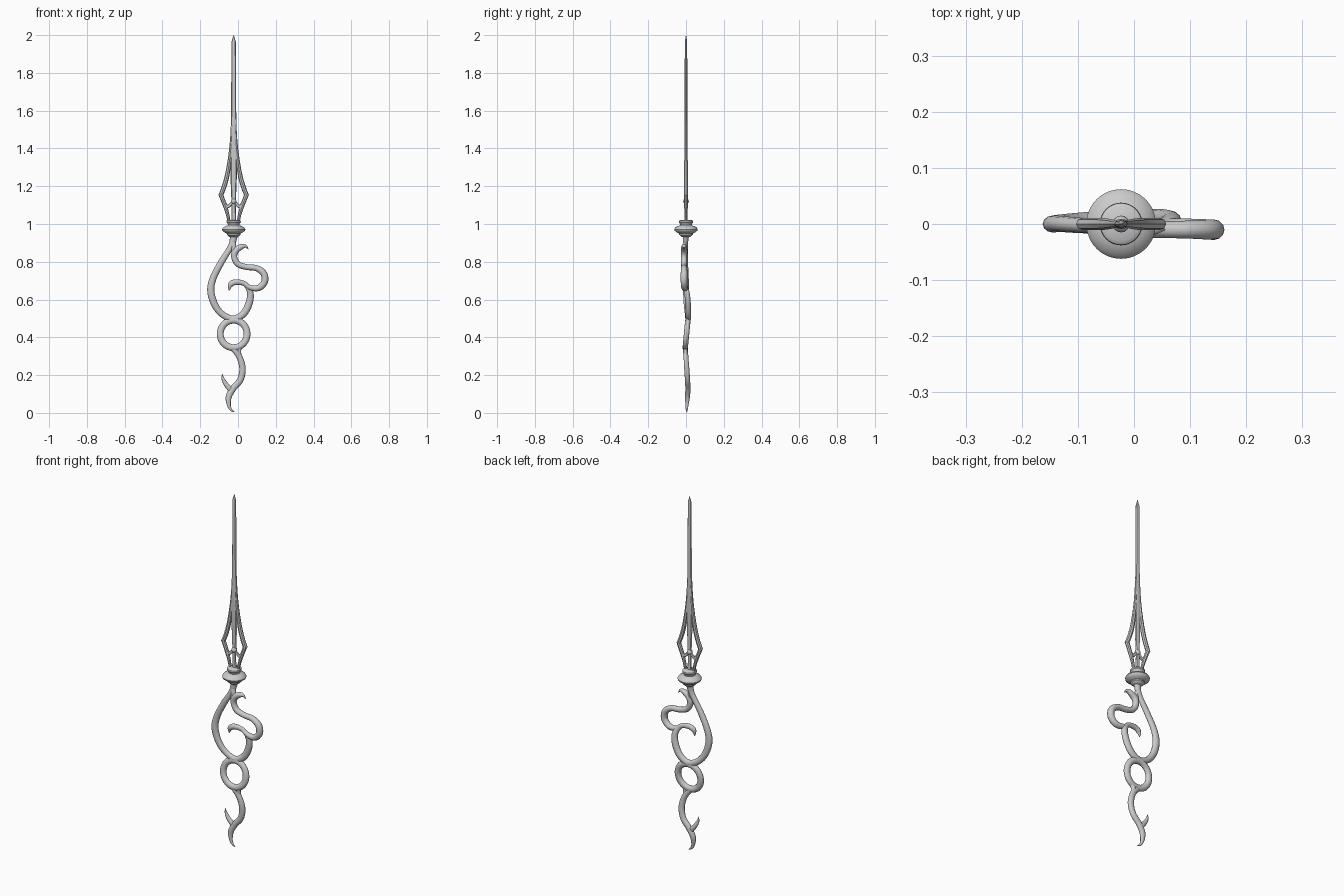
import bpy, bmesh, math
from mathutils import Vector

CX = -0.023  # axis of the blade and collar


def spline(pts, steps):
    """Catmull-Rom interpolation of tuples."""
    p = [Vector(q) for q in pts]
    p = [p[0] * 2 - p[1]] + p + [p[-1] * 2 - p[-2]]
    out = []
    for i in range(1, len(p) - 2):
        a, b, c, d = p[i - 1:i + 3]
        for k in range(steps):
            t = k / steps
            out.append(0.5 * (2 * b + (c - a) * t + (2 * a - 5 * b + 4 * c - d) * t * t
                              + (3 * b - a * 1.0 - 3 * c + d) * t ** 3))
    out.append(p[-2])
    return out


def finish(name, bm, angle):
    bmesh.ops.recalc_face_normals(bm, faces=bm.faces)
    me = bpy.data.meshes.new(name)
    bm.to_mesh(me)
    bm.free()
    ob = bpy.data.objects.new(name, me)
    bpy.context.collection.objects.link(ob)
    bpy.ops.object.select_all(action='DESELECT')
    ob.select_set(True)
    bpy.context.view_layer.objects.active = ob
    bpy.ops.object.shade_smooth_by_angle(angle=math.radians(angle))
    return ob


def sweep(name, pts, depth=0.8, sides=12, steps=6, closed=False, dmax=1.0, angle=40):
    """Sweep an ellipse along (x, z, y, half width) points lying near the xz plane."""
    path = [Vector(q) for q in pts] if steps == 0 else spline([Vector(q) for q in pts], steps)
    bm = bmesh.new()
    rings, n = [], len(path)
    for i, p in enumerate(path):
        a = path[(i - 1) % n if closed else max(i - 1, 0)]
        b = path[(i + 1) % n if closed else min(i + 1, n - 1)]
        tx, tz = b[0] - a[0], b[1] - a[1]
        l = math.hypot(tx, tz)
        nx, nz = tz / l, -tx / l
        w = max(p[3], 0.0005)
        d = min(w * depth, dmax)
        ring = []
        for k in range(sides):
            t = 2 * math.pi * k / sides
            c, s = math.cos(t) * w, math.sin(t) * d
            ring.append(bm.verts.new((p[0] + nx * c, p[2] + s, p[1] + nz * c)))
        rings.append(ring)
    for i in range(n if closed else n - 1):
        r, q = rings[i], rings[(i + 1) % n]
        for k in range(sides):
            bm.faces.new((r[k], r[(k + 1) % sides], q[(k + 1) % sides], q[k]))
    if not closed:
        bm.faces.new(rings[0])
        bm.faces.new(rings[-1])
    return finish(name, bm, angle)


def lathe(name, prof, seg=48):
    bm = bmesh.new()
    vs = [bm.verts.new((r, 0, z)) for r, z in prof]
    es = [bm.edges.new(e) for e in zip(vs, vs[1:])]
    bmesh.ops.spin(bm, geom=vs + es, axis=(0, 0, 1), cent=(0, 0, 0), steps=seg, angle=2 * math.pi)
    bmesh.ops.remove_doubles(bm, verts=bm.verts, dist=1e-5)
    ob = finish(name, bm, 40)
    ob.location.x = CX
    return ob


# Collar between blade and handle
lathe("collar", [(0, 1.022), (.03, 1.022), (.037, 1.017), (.038, 1.009), (.032, 1.002), (.030, .994),
                 (.042, .989), (.056, .982), (.062, .972), (.060, .964), (.048, .955), (.036, .949),
                 (.036, .943), (.028, .936), (.02, .93), (0, .93)])

# Blade: central spike with a pointed tip
sweep("blade_core", [(CX, 1.01, 0, .013), (CX, 1.10, 0, .011), (CX, 1.25, 0, .017),
                     (CX, 1.40, 0, .018), (CX, 1.60, 0, .0135), (CX, 1.80, 0, .0125),
                     (CX, 1.965, 0, .0115), (CX, 2.0, 0, .0008)],
      depth=0.55, sides=8, dmax=.009, steps=0, angle=30)

# Blade: mirrored outer ribs, inner struts and cross bars
for side, m in (("left", -1), ("right", 1)):
    def mir(pts):
        return [(CX + m * x, z, y, w) for x, z, y, w in pts]
    sweep("rib_upper_" + side, mir([(.069, 1.15, 0, .012), (.050, 1.20, 0, .0125), (.034, 1.26, 0, .012),
                                    (.020, 1.35, 0, .010), (.011, 1.45, 0, .008), (.005, 1.58, 0, .007)]),
          sides=8, depth=.9, dmax=.011)
    sweep("rib_lower_" + side, mir([(.024, 1.01, 0, .008), (.033, 1.055, 0, .009), (.047, 1.10, 0, .011),
                                    (.069, 1.158, 0, .012)]), sides=8, depth=.9, dmax=.011)
    sweep("strut_" + side, mir([(.004, 1.12, 0, .006), (.016, 1.105, 0, .008), (.034, 1.092, 0, .009),
                                (.05, 1.115, 0, .008)]), sides=8)

# Small boss at the middle of the blade cage
bm = bmesh.new()
bmesh.ops.create_uvsphere(bm, u_segments=16, v_segments=10, radius=.015)
finish("blade_boss", bm, 40).location = (CX, 0, 1.12)

# Handle: long stem curling round into the inner hook
sweep("main_scroll", [(-.02, .95, 0, .022), (-.035, .886, -.003, .016), (-.087, .80, -.003, .017),
                      (-.13, .717, 0, .018), (-.144, .648, 0, .019), (-.124, .574, .003, .0185),
                      (-.082, .521, .008, .017), (-.023, .497, .011, .018), (.03, .526, .012, .019),
                      (.06, .585, .010, .019), (.064, .64, .005, .017), (.036, .683, -.005, .013),
                      (-.013, .692, -.010, .015), (-.04, .678, -.012, .014), (-.047, .648, -.012, .002)])

# Handle: S-shaped side loop with a hooked tip
sweep("side_loop", [(.055, .866, -.01, .001), (.040, .882, -.01, .008), (.016, .879, -.01, .015),
                    (-.012, .858, -.01, .017), (-.020, .825, -.01, .016), (0, .788, -.01, .016),
                    (.045, .772, -.01, .015), (.098, .766, -.01, .016), (.136, .738, -.01, .018),
                    (.141, .695, -.01, .018), (.112, .663, -.008, .017), (.07, .662, -.004, .014),
                    (.035, .682, -.005, .011)], depth=1.0)
sweep("loop_branch", [(-.03, .91, -.004, .014), (-.022, .875, -.008, .014), (-.02, .83, -.01, .013)])

# Handle: round ring
sweep("ring", [(CX + .071 * math.cos(a * math.pi / 24), .418 + .073 * math.sin(a * math.pi / 24),
                .003 + .007 * math.sin(a * math.pi / 24), .018) for a in range(48)],
      steps=0, closed=True)

# Handle: tail and its thorn
sweep("tail", [(-.045, .352, -.002, .012), (-.02, .335, -.003, .016), (.008, .295, 0, .016),
               (.024, .235, .004, .017), (.012, .175, .008, .017), (-.025, .130, .010, .017),
               (-.049, .085, .008, .016), (-.048, .040, .005, .010), (-.035, .015, .004, .006),
               (-.018, .004, .004, .001)])
sweep("tail_thorn", [(-.084, .207, .006, .001), (-.079, .180, .007, .008), (-.064, .152, .008, .012),
                     (-.044, .128, .009, .014), (-.035, .105, .009, .010)])
sweep("ring_fork", [(.022, .362, 0, .012), (.004, .338, -.002, .014), (.006, .30, 0, .012)])
